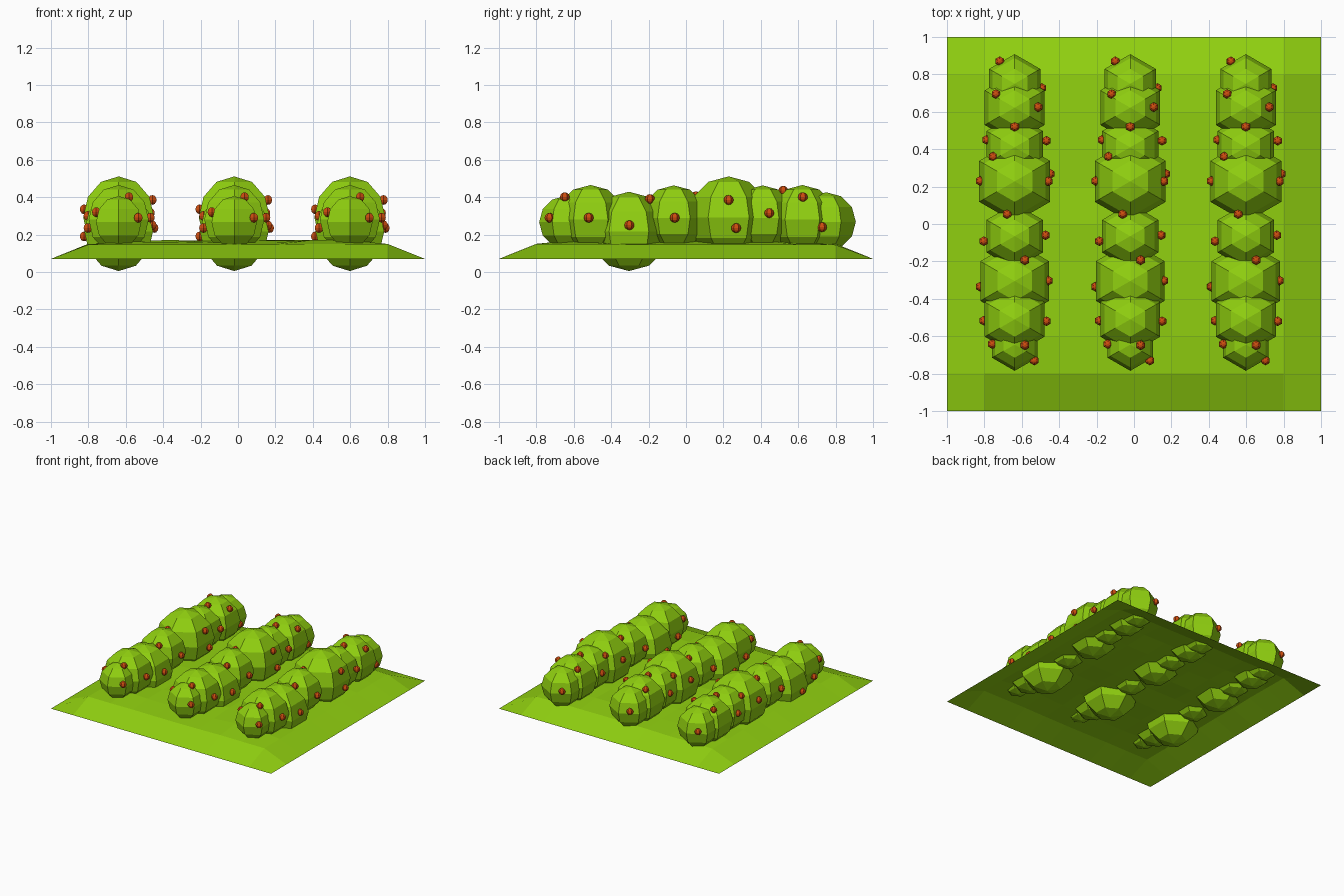
import bpy, bmesh, random
from mathutils import Matrix

if "Cube" in bpy.data.objects:
    bpy.data.objects.remove(bpy.data.objects["Cube"])

random.seed(4)


def material(name, color):
    m = bpy.data.materials.new(name)
    m.diffuse_color = (*color, 1)
    m.use_nodes = True
    m.node_tree.nodes["Principled BSDF"].inputs["Base Color"].default_value = m.diffuse_color
    return m


def finish(bm, name, mat):
    mesh = bpy.data.meshes.new(name)
    bm.to_mesh(mesh)
    bm.free()
    mesh.materials.append(mat)
    return mesh


def place(mesh, name, x=0):
    ob = bpy.data.objects.new(name, mesh)
    ob.location.x = x
    bpy.context.collection.objects.link(ob)


def balls(name, items, mat):
    """One mesh of six-sided low-poly balls given as (x, y, z, radius)."""
    bm = bmesh.new()
    for x, y, z, r in items:
        bmesh.ops.create_uvsphere(bm, u_segments=6, v_segments=6, radius=r,
                                  matrix=Matrix.Translation((x, y, z)))
    return finish(bm, name, mat)


green = material("leaf_green", (0.28, 0.63, 0.005))
red = material("berry_red", (0.62, 0.075, 0.005))

# Ground: thin uneven sheet, rim sloping down to the outer edge
bm = bmesh.new()
bmesh.ops.create_grid(bm, x_segments=10, y_segments=10, size=1)
for v in bm.verts:
    edge = max(abs(v.co.x), abs(v.co.y))
    if edge > 0.9:
        v.co.z = 0.07
    elif edge > 0.7:
        v.co.z = 0.148 + random.uniform(-0.003, 0.003)
    else:
        v.co.z = 0.163 + random.uniform(-0.009, 0.009)
place(finish(bm, "ground", green), "ground")

# Bushes along one row: y, z, radius
bushes = [(-0.645, 0.266, 0.14), (-0.51, 0.28, 0.185), (-0.305, 0.217, 0.212),
          (-0.065, 0.289, 0.174), (0.228, 0.292, 0.219), (0.41, 0.289, 0.174),
          (0.622, 0.28, 0.185), (0.75, 0.268, 0.158)]

# Berries along one row: x, y, z
berries = [(-0.08, 0.87, 0.29), (0.145, 0.727, 0.24), (-0.10, 0.695, 0.41),
           (0.125, 0.625, 0.40), (0, 0.52, 0.435), (-0.15, 0.45, 0.30),
           (0.17, 0.445, 0.315), (-0.115, 0.36, 0.40), (0.19, 0.268, 0.235),
           (-0.185, 0.23, 0.335), (0.18, 0.228, 0.385), (-0.04, 0.053, 0.405),
           (-0.165, -0.092, 0.30), (0.165, -0.06, 0.29), (0.055, -0.193, 0.39),
           (-0.185, -0.335, 0.19), (0.18, -0.303, 0.25), (-0.165, -0.517, 0.235),
           (0.17, -0.52, 0.29), (-0.12, -0.642, 0.32), (0.055, -0.648, 0.40),
           (0.105, -0.73, 0.29)]

hedge = balls("hedge", [(0, y, z, r) for y, z, r in bushes], green)
fruit = balls("berries", [(x, y, z, 0.026) for x, y, z in berries], red)

# Three identical hedge rows
for i, x in enumerate((-0.638, -0.02, 0.598), 1):
    place(hedge, f"hedge_row_{i}", x)
    place(fruit, f"berries_row_{i}", x)
